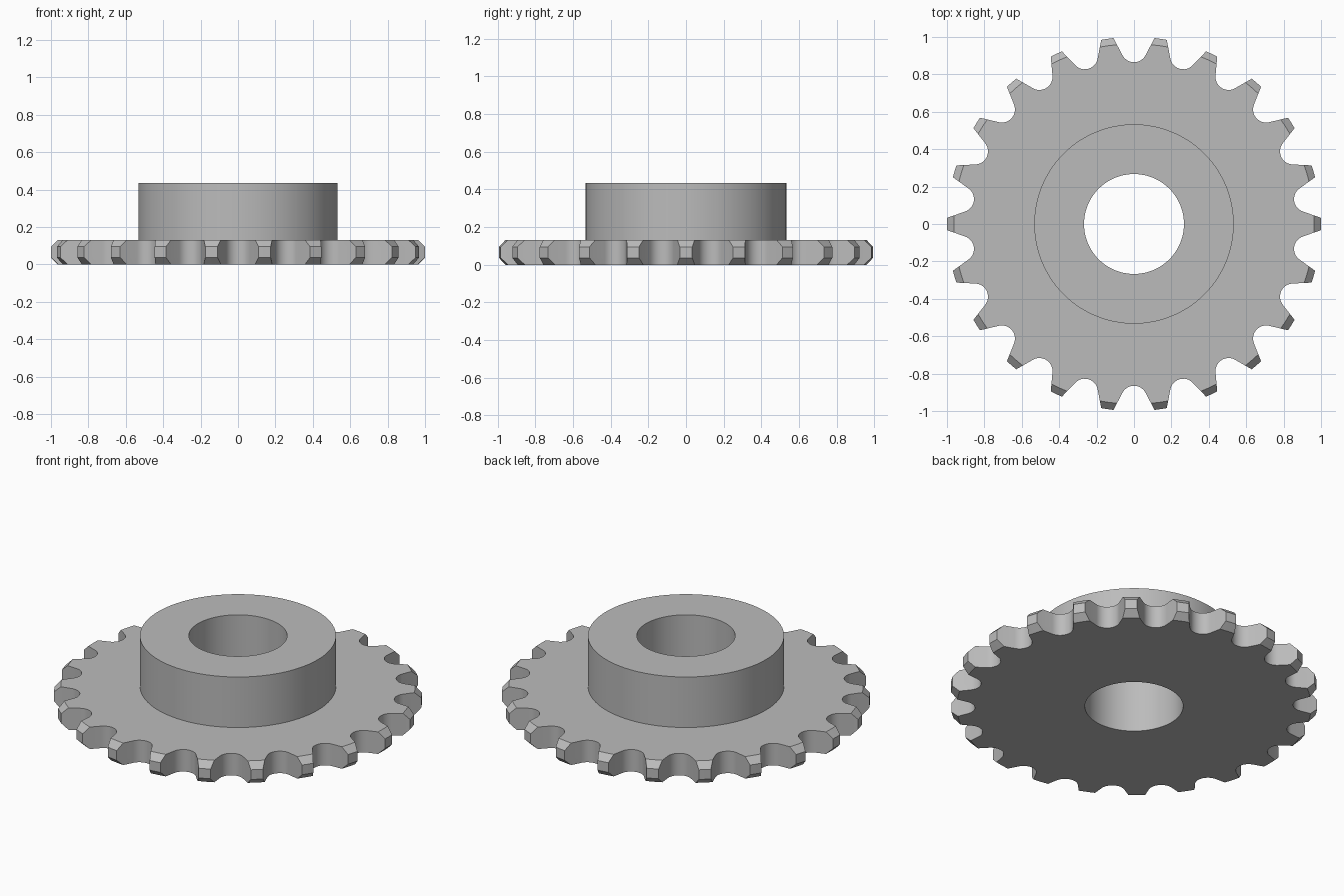
import bpy, bmesh
from math import pi, cos, sin, acos, atan2, asin, sqrt, radians
from mathutils import Vector

cube = bpy.data.objects.get("Cube")
if cube:
    bpy.data.objects.remove(cube, do_unlink=True)

TEETH = 22
PITCH = 2 * pi / TEETH
SEAT_CENTRE, SEAT_R = 0.935, 0.07      # round seat between two teeth
TIP_R, TIP_HALF = 1.0, 0.033
CHAMFER = 0.037
PLATE_H, HUB_H = 0.132, 0.435
HUB_R, BORE_R = 0.533, 0.267
ARC_STEPS, TIP_STEPS = 12, 2

# One gap in a local frame whose x axis points outward through the seat
centre = Vector((SEAT_CENTRE, 0))
half_gap = PITCH / 2 - asin(TIP_HALF)
corner = Vector((cos(half_gap), sin(half_gap))) * TIP_R
to_corner = corner - centre
start = atan2(to_corner.y, to_corner.x) + acos(SEAT_R / to_corner.length)
tangent = centre + SEAT_R * Vector((cos(start), sin(start)))


def flank_angle(radius):
    """Polar angle where the straight tooth flank meets a given radius."""
    d = corner - tangent
    a, b, c = d.dot(d), tangent.dot(d), tangent.dot(tangent) - radius ** 2
    p = tangent + d * ((-b + sqrt(b * b - a * c)) / a)
    return atan2(p.y, p.x)


def tooth_outline(radius):
    """Closed outline whose tooth tips lie on the given radius."""
    edge = flank_angle(radius)
    gap = []
    for i in range(ARC_STEPS + 1):
        t = 2 * pi - start + (2 * start - 2 * pi) * i / ARC_STEPS
        gap.append(centre + SEAT_R * Vector((cos(t), sin(t))))
    for i in range(TIP_STEPS + 1):
        t = edge + (PITCH - 2 * edge) * i / TIP_STEPS
        gap.append(radius * Vector((cos(t), sin(t))))
    points = []
    for k in range(TEETH):
        t = pi / 2 + k * PITCH
        points += [Vector((p.x * cos(t) - p.y * sin(t),
                           p.x * sin(t) + p.y * cos(t))) for p in gap]
    return points


full, cut = tooth_outline(TIP_R), tooth_outline(TIP_R - CHAMFER)
hub = [p.normalized() * HUB_R for p in cut]
bore = [p.normalized() * BORE_R for p in cut]

# Cross-section: plate with chamfered tips, hub, then back down the bore
rings = [(cut, 0), (full, CHAMFER), (full, PLATE_H - CHAMFER), (cut, PLATE_H),
         (hub, PLATE_H), (hub, HUB_H), (bore, HUB_H), (bore, 0)]

bm = bmesh.new()
loops = [[bm.verts.new((p.x, p.y, z)) for p in pts] for pts, z in rings]
for a, b in zip(loops, loops[1:] + loops[:1]):
    for i in range(len(a)):
        j = (i + 1) % len(a)
        bm.faces.new((a[i], a[j], b[j], b[i]))
bmesh.ops.recalc_face_normals(bm, faces=bm.faces)

mesh = bpy.data.meshes.new("sprocket_wheel")
bm.to_mesh(mesh)
bm.free()
wheel = bpy.data.objects.new("sprocket_wheel", mesh)
bpy.context.collection.objects.link(wheel)

# Plain grey metal
grey = bpy.data.materials.new("steel_grey")
grey.use_nodes = True
colour = (0.5, 0.5, 0.5, 1)
grey.diffuse_color = colour
grey.node_tree.nodes["Principled BSDF"].inputs["Base Color"].default_value = colour
mesh.materials.append(grey)

bpy.ops.object.select_all(action='DESELECT')
wheel.select_set(True)
bpy.context.view_layer.objects.active = wheel
bpy.ops.object.shade_smooth_by_angle(angle=radians(30))
